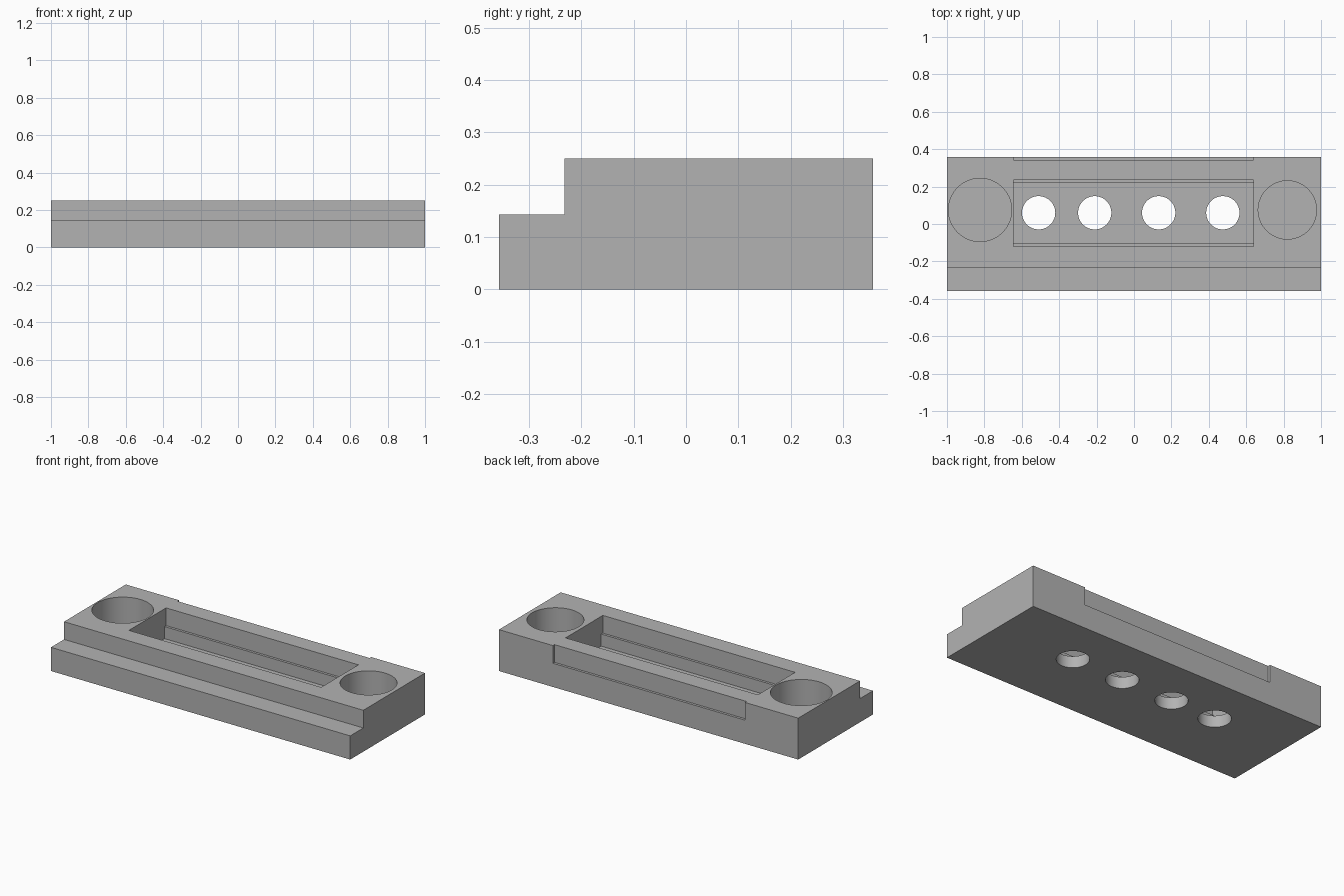
import bpy
import bmesh
import math
from mathutils import Matrix

default = bpy.data.objects.get("Cube")
if default:
    bpy.data.objects.remove(default, do_unlink=True)

TOP, STEP, FLOOR = 0.25, 0.143, 0.07
HALF_Y = 0.357
SLOT_LEFT, SLOT_RIGHT = -0.645, 0.64

# Single grey finish
grey = bpy.data.materials.new("plain_grey")
grey.use_nodes = True
colour = (0.45, 0.45, 0.45, 1)
grey.diffuse_color = colour
grey.node_tree.nodes["Principled BSDF"].inputs["Base Color"].default_value = colour


def add_object(name, bm):
    bmesh.ops.recalc_face_normals(bm, faces=bm.faces)
    mesh = bpy.data.meshes.new(name)
    bm.to_mesh(mesh)
    bm.free()
    mesh.materials.append(grey)
    obj = bpy.data.objects.new(name, mesh)
    bpy.context.collection.objects.link(obj)
    return obj


def extrude_along_x(name, profile, x0, x1):
    """Sweep a (y, z) outline from x0 to x1."""
    bm = bmesh.new()
    face = bm.faces.new([bm.verts.new((x0, y, z)) for y, z in profile])
    swept = bmesh.ops.extrude_face_region(bm, geom=[face])["geom"]
    verts = [v for v in swept if isinstance(v, bmesh.types.BMVert)]
    bmesh.ops.translate(bm, verts=verts, vec=(x1 - x0, 0, 0))
    return add_object(name, bm)


def cylinder(name, x, y, radius, z0, z1):
    bm = bmesh.new()
    bmesh.ops.create_cone(bm, cap_ends=True, segments=72, radius1=radius,
                          radius2=radius, depth=z1 - z0,
                          matrix=Matrix.Translation((x, y, (z0 + z1) / 2)))
    return add_object(name, bm)


# Stepped block
block = extrude_along_x("stepped_block", [
    (-HALF_Y, 0), (HALF_Y, 0), (HALF_Y, TOP),
    (-0.232, TOP), (-0.232, STEP), (-HALF_Y, STEP)], -1, 1)

cutters = []

# Long slot with a narrow ledge along both sides
cutters.append(extrude_along_x("slot_cutter", [
    (-0.105, FLOOR), (0.22, FLOOR), (0.22, STEP), (0.235, STEP),
    (0.235, TOP + 0.1), (-0.12, TOP + 0.1), (-0.12, STEP), (-0.105, STEP)],
    SLOT_LEFT, SLOT_RIGHT))

# Shallow recess in the back face
cutters.append(extrude_along_x("back_recess_cutter", [
    (0.342, STEP), (HALF_Y + 0.1, STEP),
    (HALF_Y + 0.1, TOP + 0.1), (0.342, TOP + 0.1)], SLOT_LEFT, SLOT_RIGHT))

# Round blind pockets at the ends
for x, radius in ((-0.823, 0.169), (0.82, 0.156)):
    cutters.append(cylinder("pocket_cutter", x, 0.075, radius, FLOOR, TOP + 0.1))

# Through holes in the slot floor
for x in (-0.51, -0.21, 0.132, 0.475):
    cutters.append(cylinder("hole_cutter", x, 0.06, 0.089, -0.1, STEP))

# Cut everything, then discard the cutters
bpy.context.view_layer.objects.active = block
for cutter in cutters:
    cutter.hide_render = True
    cut = block.modifiers.new("cut", 'BOOLEAN')
    cut.operation = 'DIFFERENCE'
    cut.solver = 'EXACT'
    cut.object = cutter
    bpy.ops.object.modifier_apply(modifier=cut.name)
    bpy.data.objects.remove(cutter, do_unlink=True)

# Smooth the round walls, keep the edges sharp
bpy.ops.object.select_all(action='DESELECT')
block.select_set(True)
bpy.ops.object.shade_smooth_by_angle(angle=math.radians(30))
